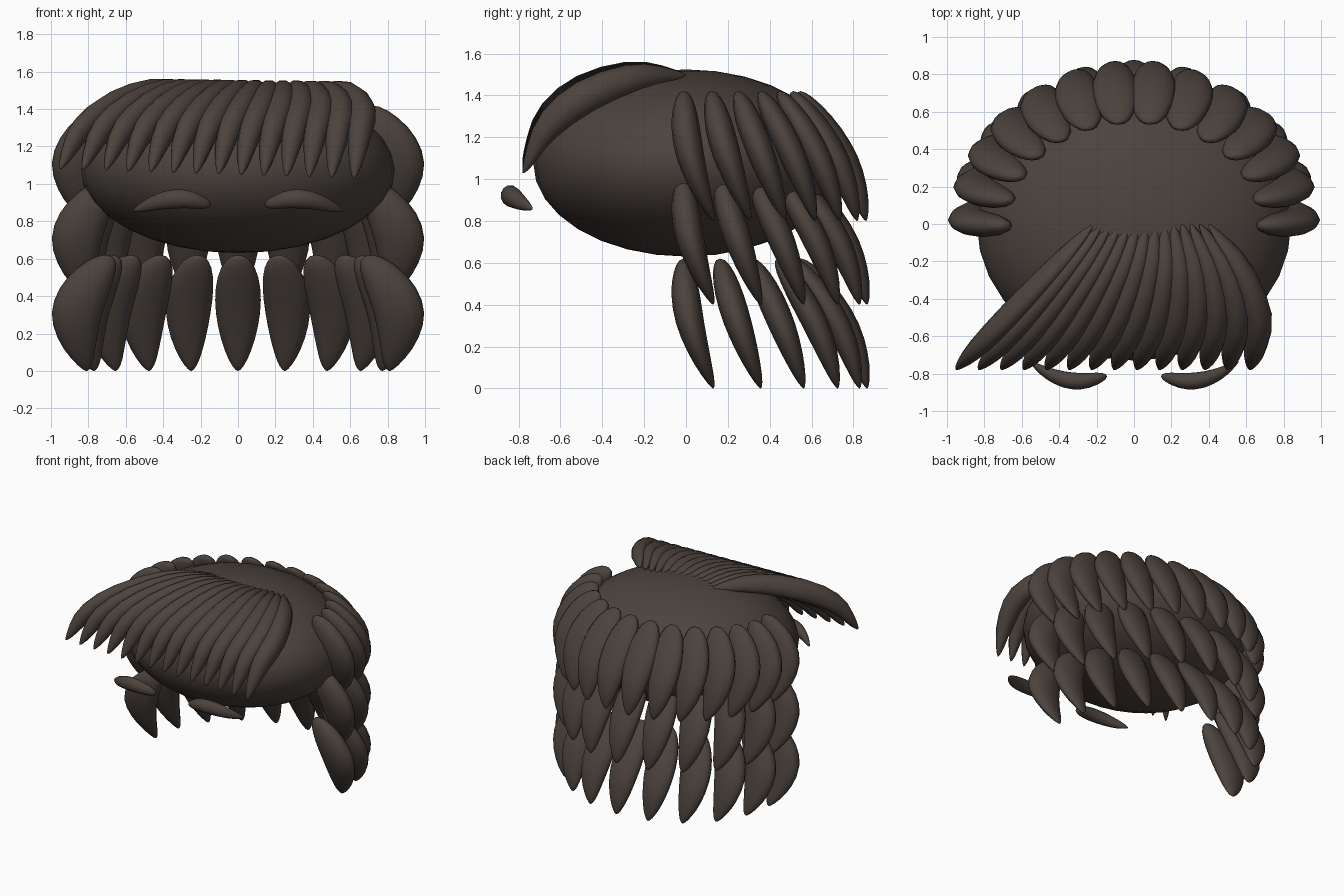
import bpy, bmesh, math
from mathutils import Vector

if "Cube" in bpy.data.objects:
    bpy.data.objects.remove(bpy.data.objects["Cube"])

hair = bpy.data.materials.new("dark_brown_hair")
hair.diffuse_color = (0.072, 0.056, 0.047, 1)
hair.use_nodes = True
hair.node_tree.nodes["Principled BSDF"].inputs["Base Color"].default_value = hair.diffuse_color


def finish(bm, name):
    bmesh.ops.recalc_face_normals(bm, faces=bm.faces)
    me = bpy.data.meshes.new(name)
    bm.to_mesh(me)
    bm.free()
    me.materials.append(hair)
    me.shade_smooth()
    ob = bpy.data.objects.new(name, me)
    bpy.context.collection.objects.link(ob)
    return ob


def spline(pts, s):
    """Smooth interpolation through points, s in 0..1."""
    n = len(pts) - 1
    i = min(int(s * n), n - 1)
    t = s * n - i
    p1, p2 = pts[i], pts[i + 1]
    p0 = pts[i - 1] if i > 0 else p1 * 2 - p2
    p3 = pts[i + 2] if i + 2 <= n else p2 * 2 - p1
    return (p1 * 2 + (p2 - p0) * t + (p0 * 2 - p1 * 5 + p2 * 4 - p3) * t * t
            + (p1 * 3 - p0 - p2 * 3 + p3) * t ** 3) * 0.5


def add_lock(bm, path, skew, a, b, power=0.6, rings=14, sides=12):
    """Sweep an ellipse (half-axes a, b) along a path, rounded at both ends.
    A skew below 1 puts the widest point nearer the start."""
    path = [Vector(p) for p in path]
    loops = []
    for k in range(rings + 1):
        s = 0.5 - 0.5 * math.cos(math.pi * k / rings)
        w = max(max(math.sin(math.pi * s ** skew), 0) ** power, 0.02)
        c = spline(path, s)
        loops.append([bm.verts.new(c + (a * math.cos(q) + b * math.sin(q)) * w)
                      for q in (2 * math.pi * j / sides for j in range(sides))])
    for l0, l1 in zip(loops, loops[1:]):
        for j in range(sides):
            m = (j + 1) % sides
            bm.faces.new((l0[j], l0[m], l1[m], l1[j]))
    bm.faces.new(loops[0])
    bm.faces.new(loops[-1])


# Scalp: flattened ellipsoid
bm = bmesh.new()
bmesh.ops.create_uvsphere(bm, u_segments=32, v_segments=16, radius=1)
for v in bm.verts:
    v.co = Vector((v.co.x * 0.84, v.co.y * 0.73, v.co.z * 0.447 + 1.077))
finish(bm, "scalp")

# Three half rings of hanging locks around the sides and back
for name, base, count in (("upper_locks", 0.8, 14), ("middle_locks", 0.4, 11),
                          ("lower_locks", 0.0, 11)):
    bm = bmesh.new()
    for i in range(count):
        ang = math.pi * i / (count - 1)
        c, s = math.cos(ang), math.sin(ang)
        top = Vector((0.71 * c, 0.56 * s - 0.01, base + 0.62))
        tip = Vector((0.81 * c, 0.13 + 0.735 * s, base))
        path = []
        for k in range(5):
            t = k / 4
            bulge = math.sin(math.pi * t)
            path.append(top.lerp(tip, t)
                        + Vector((0.1 * c, -0.04 + 0.09 * s, 0)) * bulge)
        add_lock(bm, path, 0.72, Vector((0.14 - 0.018 * s, 0, 0)),
                 Vector((0, 0.07, 0)))
    finish(bm, name)

# Swept fringe: a fan of locks from the crown to the brow line
profile = [(0.0, 1.50), (-0.22, 1.495), (-0.48, 1.395), (-0.67, 1.24), (-0.78, 1.03)]
count = 14
bm = bmesh.new()
for i in range(count):
    f = i / (count - 1)
    root, end = -0.22 + 0.62 * f, -0.95 + 1.57 * f
    path = []
    for y, z in profile:
        t = -y / 0.78
        x = root + (end - root) * t + (0.01 + 0.125 * f * f) * math.sin(math.pi * t)
        path.append((x, y, z + 0.05 * (1 - f) * t))
    add_lock(bm, path, 1.0, Vector((0.075, 0, 0)),
             Vector((0, -0.045, 0.07)), sides=10)
finish(bm, "fringe")

# Eyebrows: arched tapering crescents, mirrored
brow = [(0.145, -0.815, 0.89), (0.27, -0.84, 0.918), (0.38, -0.83, 0.915),
        (0.48, -0.79, 0.889), (0.56, -0.735, 0.857)]
for side, name in ((1, "left_eyebrow"), (-1, "right_eyebrow")):
    bm = bmesh.new()
    add_lock(bm, [(side * x, y, z) for x, y, z in brow], 0.72,
             Vector((0, 0.045, -0.015)), Vector((0, 0.012, 0.05)))
    finish(bm, name)
